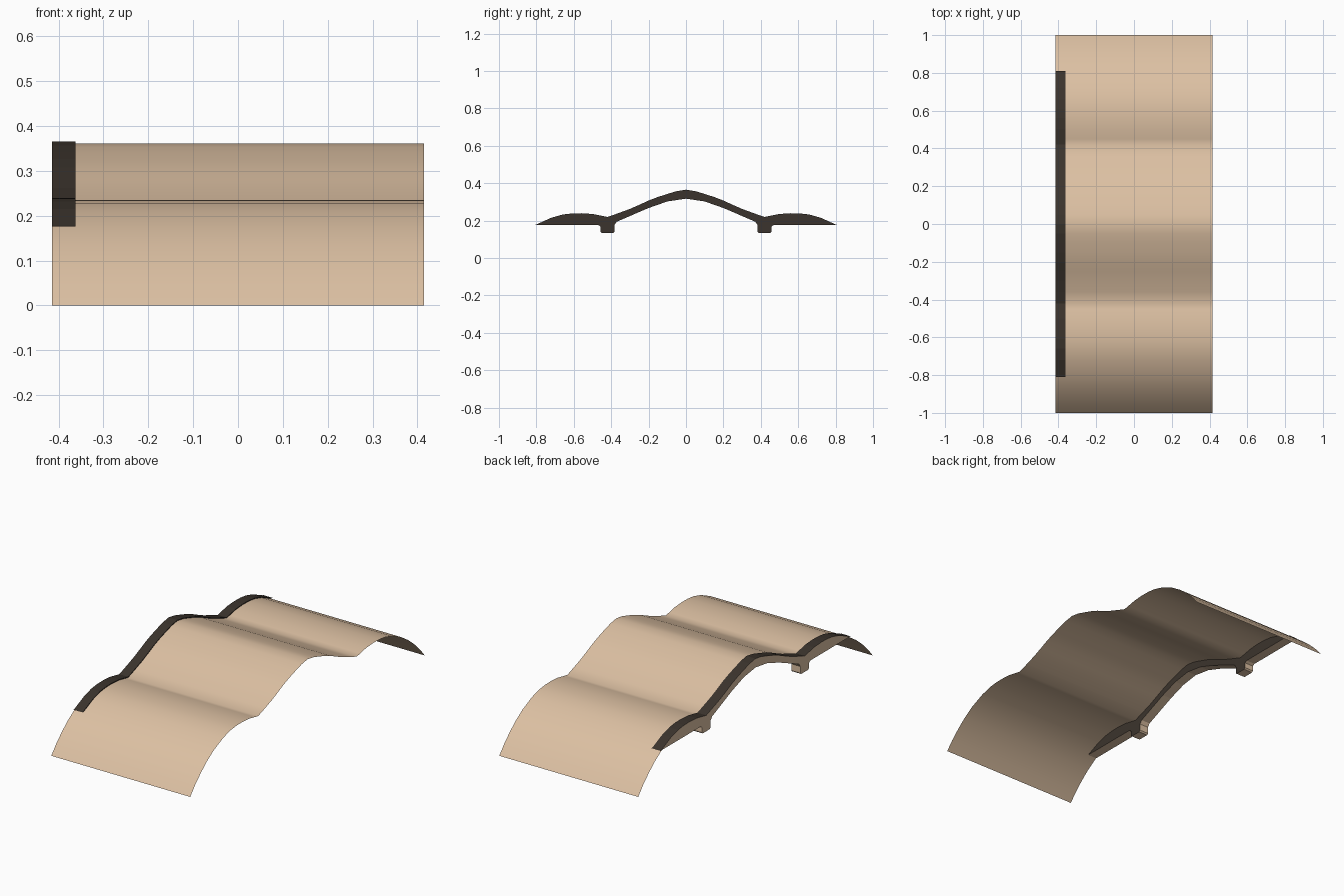
import bpy, bmesh

if "Cube" in bpy.data.objects:
    bpy.data.objects.remove(bpy.data.objects["Cube"])

def material(name, rgb):
    m = bpy.data.materials.new(name)
    m.diffuse_color = (*rgb, 1)
    m.use_nodes = True
    m.node_tree.nodes["Principled BSDF"].inputs["Base Color"].default_value = m.diffuse_color
    return m

tan = material("tan", (0.72, 0.53, 0.365))
dark = material("dark_brown", (0.044, 0.034, 0.026))

X0, X1 = -0.415, 0.415      # roof ends
TRIM_X = -0.362             # inner face of the gable trim

# Right half of the roof cross-section (y, z), ridge to eave
half = [(0, .361), (.05, .353), (.1, .338), (.15, .322), (.2, .303), (.25, .28),
        (.3, .258), (.36, .236), (.42, .215), (.45, .221), (.5, .231), (.56, .235),
        (.61, .234), (.66, .228), (.72, .211), (.8, .175), (.86, .136), (.91, .095),
        (.96, .047), (1, 0)]

# Underside of the gable trim, from the tip back to the ridge
under = [(.81, .176), (.47, .176), (.457, .168), (.457, .14), (.45, .133), (.39, .133),
         (.383, .14), (.383, .176), (.37, .194), (.3, .224), (.2, .267), (.1, .302), (0, .317)]

def mirrored(points):
    """Full profile from y- to y+ out of the right half."""
    return [(-y, z) for y, z in points[:0:-1]] + points

def finish(name, bm, mats, smooth=False):
    mesh = bpy.data.meshes.new(name)
    bm.to_mesh(mesh)
    bm.free()
    for m in mats:
        mesh.materials.append(m)
    obj = bpy.data.objects.new(name, mesh)
    bpy.context.collection.objects.link(obj)
    if smooth:
        bpy.ops.object.select_all(action='DESELECT')
        obj.select_set(True)
        bpy.context.view_layer.objects.active = obj
        bpy.ops.object.shade_smooth_by_angle(angle=0.6)
    return obj

# Roof sheet: a thin curved surface
bm = bmesh.new()
rows = [[bm.verts.new((x, y, z)) for x in (X0, X1)] for y, z in mirrored(half)]
for a, b in zip(rows, rows[1:]):
    bm.faces.new((a[0], a[1], b[1], b[0]))
finish("roof_sheet", bm, [tan], smooth=True)

# Gable trim: solid board following the roof, just proud of the sheet
top = [(y, z + .004) for y, z in half if y <= .8]
outline = mirrored(top) + under[:-1] + [(-y, z) for y, z in reversed(under)]
bm = bmesh.new()
face = bm.faces.new([bm.verts.new((X0, y, z)) for y, z in outline])
ext = bmesh.ops.extrude_face_region(bm, geom=[face], use_keep_orig=True)
moved = [v for v in ext["geom"] if isinstance(v, bmesh.types.BMVert)]
bmesh.ops.translate(bm, verts=moved, vec=(TRIM_X - X0, 0, 0))
bmesh.ops.recalc_face_normals(bm, faces=bm.faces)
bm.normal_update()
for f in bm.faces:
    # top and inner side are dark, outer side and underside are tan
    f.material_index = 1 if f.normal.z > .1 or f.normal.x > .5 else 0
finish("gable_trim", bm, [tan, dark])
